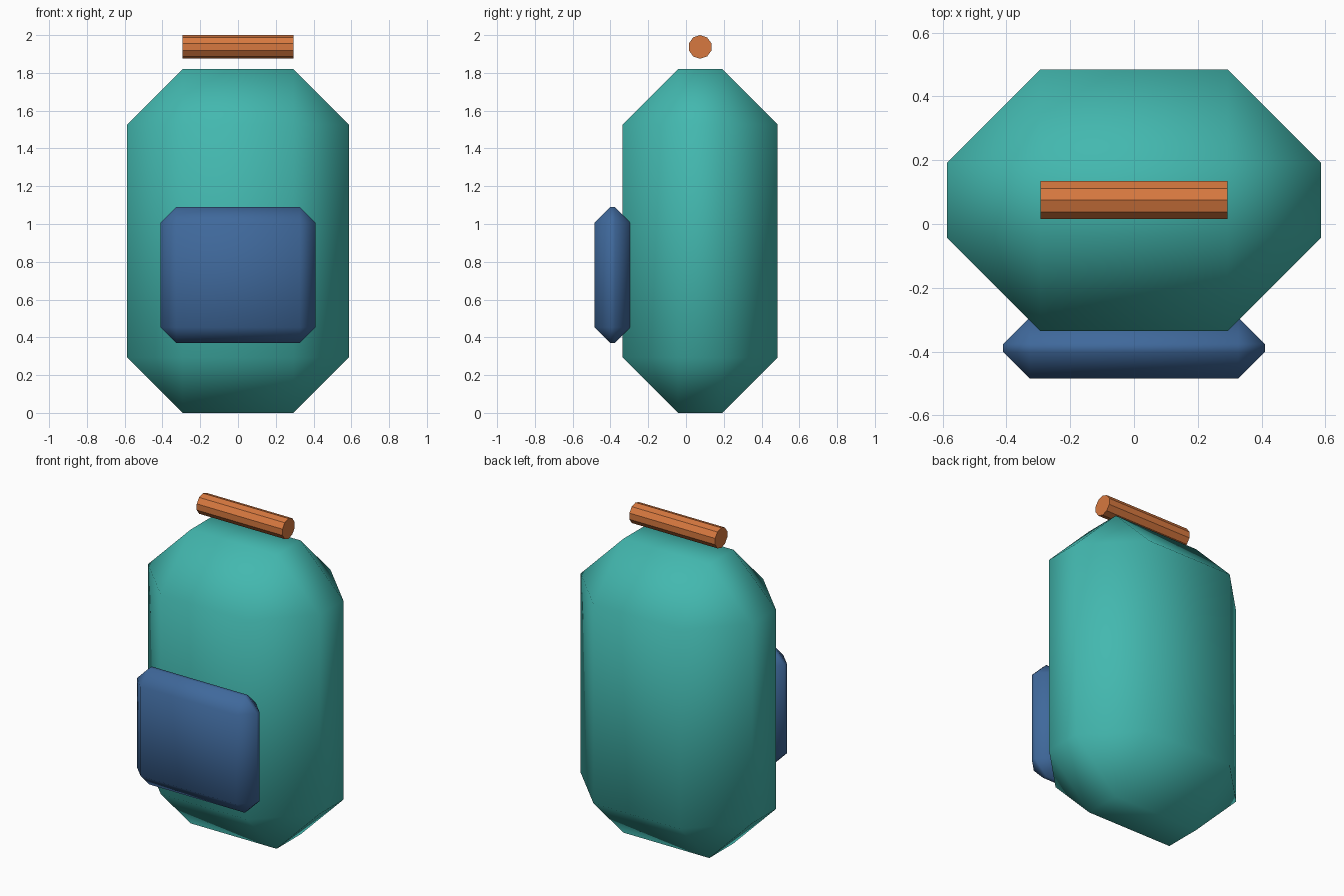
import bpy
import math

cube = bpy.data.objects.get("Cube")
if cube:
    bpy.data.objects.remove(cube, do_unlink=True)


def material(name, rgb):
    mat = bpy.data.materials.new(name)
    mat.use_nodes = True
    colour = (*rgb, 1.0)
    mat.diffuse_color = colour
    mat.node_tree.nodes["Principled BSDF"].inputs["Base Color"].default_value = colour
    return mat


def chamfered_box(name, low, high, chamfer, mat):
    """Box between two corners with a single wide, smooth-shaded chamfer."""
    centre = [(a + b) / 2 for a, b in zip(low, high)]
    bpy.ops.mesh.primitive_cube_add(size=1, location=centre)
    obj = bpy.context.object
    obj.name = name
    obj.scale = [b - a for a, b in zip(low, high)]
    bpy.ops.object.transform_apply(location=False, rotation=False, scale=True)
    obj.data.materials.append(mat)
    bevel = obj.modifiers.new("chamfer", 'BEVEL')
    bevel.width = chamfer
    bevel.segments = 1
    bevel.limit_method = 'NONE'
    bpy.ops.object.modifier_apply(modifier=bevel.name)
    bpy.ops.object.shade_smooth()
    return obj


teal = material("teal fabric", (0.056, 0.48, 0.43))
blue = material("blue fabric", (0.05, 0.14, 0.33))
orange = material("orange strap", (0.68, 0.19, 0.05))

# Main bag and front pocket
chamfered_box("bag_body", (-0.587, -0.335, 0), (0.587, 0.485, 1.82), 0.293, teal)
chamfered_box("front_pocket", (-0.41, -0.485, 0.37), (0.41, -0.293, 1.09), 0.083, blue)

# Faceted carrying handle, lying across the top
bpy.ops.mesh.primitive_cylinder_add(
    vertices=10, radius=0.0625, depth=0.587,
    location=(0, 0.075, 1.9375), rotation=(math.pi / 2, 0, math.pi / 2))
handle = bpy.context.object
handle.name = "top_handle"
handle.data.materials.append(orange)
bpy.ops.object.shade_flat()
